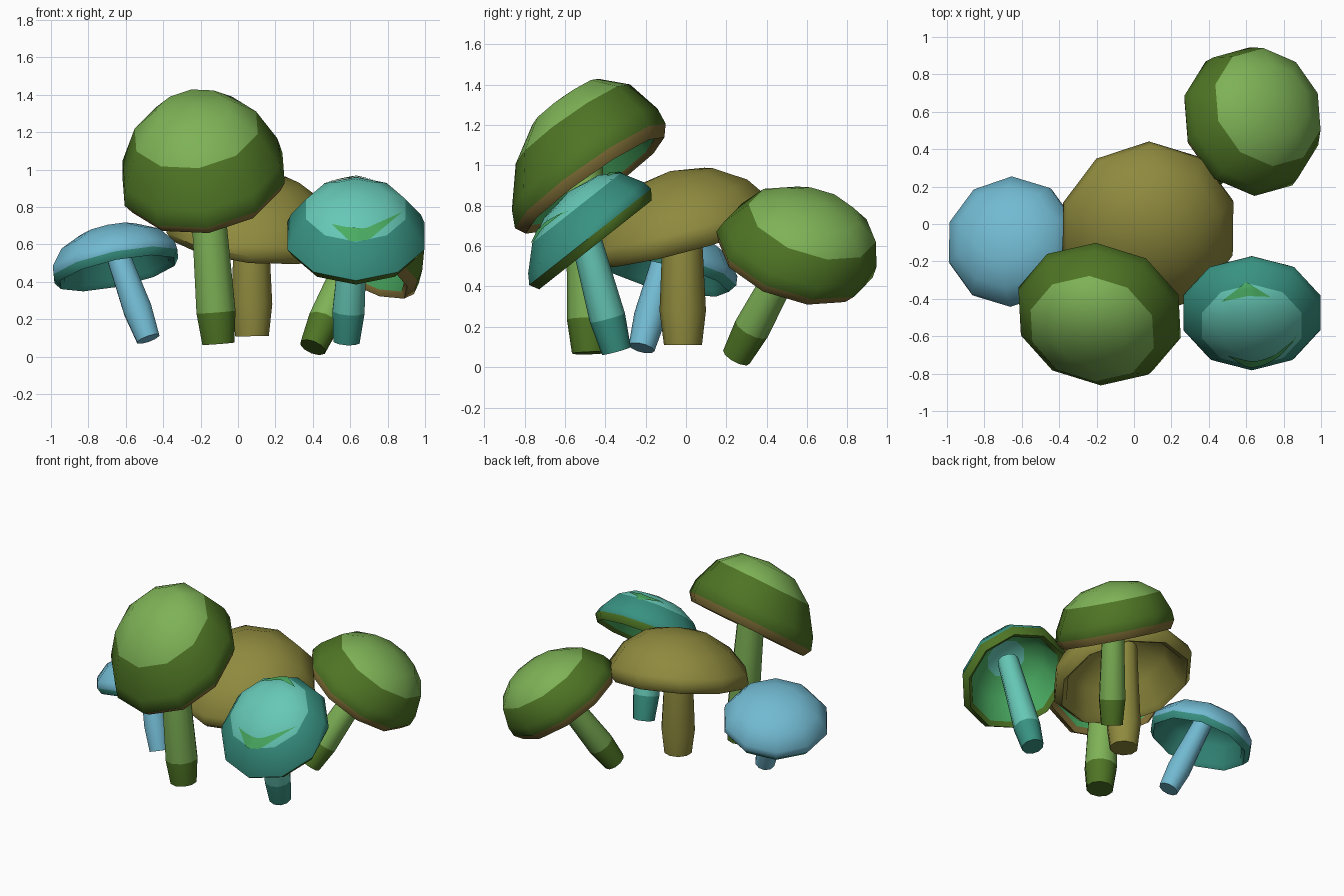
import bpy, bmesh, math
from mathutils import Vector
from mathutils.bvhtree import BVHTree

if "Cube" in bpy.data.objects:
    bpy.data.objects.remove(bpy.data.objects["Cube"])

SIDES = 10


def material(name, r, g, b):
    lin = [((c / 255 + 0.055) / 1.055) ** 2.4 for c in (r, g, b)]
    m = bpy.data.materials.new(name)
    m.diffuse_color = (*lin, 1)
    m.use_nodes = True
    m.node_tree.nodes["Principled BSDF"].inputs["Base Color"].default_value = m.diffuse_color
    return m


light_green = material("light green", 126, 178, 86)
dark_green = material("dark green", 78, 116, 36)
olive = material("olive", 143, 138, 62)
brown = material("olive brown", 130, 112, 56)
light_teal = material("light teal", 102, 200, 182)
dark_teal = material("dark teal", 56, 146, 130)
blue = material("blue", 114, 186, 210)
gill_green = material("gill green", 74, 172, 98)


def make_object(name, bm, mats):
    me = bpy.data.meshes.new(name)
    bm.to_mesh(me)
    bm.free()
    for m in mats:
        me.materials.append(m)
    me.set_sharp_from_angle(angle=math.radians(52))
    ob = bpy.data.objects.new(name, me)
    bpy.context.collection.objects.link(ob)
    return ob


def lathe(name, base, axis, profile, mats, crown=(0, 0, 0), height=1):
    """Spin (radius, height) rings about an axis; higher rings slide by the crown offset."""
    bm = bmesh.new()
    rot = Vector((0, 0, 1)).rotation_difference(Vector(axis).normalized())
    slots = list(dict.fromkeys(mats))
    rings = []
    for r, h in profile:
        n = 1 if r == 0 else SIDES
        c = Vector(base) + Vector(crown) * max(0, min(1, h / height))
        rings.append([bm.verts.new(c + rot @ Vector((
            r * math.cos(2 * math.pi * (i + 0.5) / SIDES),
            r * math.sin(2 * math.pi * (i + 0.5) / SIDES), h))) for i in range(n)])
    for a, b, m in zip(rings, rings[1:], mats):
        for i in range(SIDES):
            j = (i + 1) % SIDES
            quad = [a[i % len(a)], a[j % len(a)], b[j % len(b)], b[i % len(b)]]
            f = bm.faces.new(list(dict.fromkeys(quad)))
            f.material_index = slots.index(m)
            f.smooth = True
    bmesh.ops.recalc_face_normals(bm, faces=bm.faces)
    return make_object(name, bm, slots)


def mushroom(name, centre, normal, dome, crown, foot, head, radius, colours):
    """dome: rim, side, paint edge, shoulder and apex rings as (radius, height)."""
    top, side, lip, gill, core, foot_colour = colours
    R, H = dome[0][0], dome[-1][1]
    # cap: deep hollow under the crown, turned lip, painted side, crown
    (r2, h2), (r3, h3) = dome[2], dome[3]
    hollow = [(0, H - 0.02), (r3 * 0.8, h3 - 0.025), (r2 * 0.92, h2 - 0.035), (R * 0.84, 0.0)]
    profile = hollow + [(R * 0.92, -0.025)] + dome
    mats = [core, gill, gill, lip, lip, side, side, top, top]
    cap = lathe(name + "_cap", centre, normal, profile, mats, crown, H)
    # stem: closed foot, coloured band, tapering shaft
    axis = Vector(head) - Vector(foot)
    L = axis.length
    stem = [(0, 0), (radius * 0.82, 0), (radius, 0.17), (radius * 0.88, 0.17 + (L - 0.17) * 0.5),
            (radius * 0.78, L), (0, L)]
    lathe(name + "_stem", foot, axis, stem, [foot_colour, foot_colour, top, top, top])
    return cap


def along(points, t):
    """Point at fraction t of a polyline, each leg counting the same."""
    s = t * (len(points) - 1)
    i = min(int(s), len(points) - 2)
    return Vector(points[i]).lerp(Vector(points[i + 1]), s - i)


def patch(name, target, upper, lower, ray, mat):
    """Thin paint plate between two lines, dropped along a ray onto a cap."""
    tree = BVHTree.FromPolygons([v.co for v in target.data.vertices],
                                [p.vertices[:] for p in target.data.polygons])
    ray = Vector(ray)
    bm = bmesh.new()
    rows, n, m = [], 16, 4
    for i in range(n + 1):
        a, b = along(upper, i / n), along(lower, i / n)
        row = []
        for k in range(m + 1):
            hit = tree.ray_cast(a.lerp(b, k / m), ray)[0]
            row.append(bm.verts.new(hit - ray * 0.008))
        rows.append(row)
    for p, q in zip(rows, rows[1:]):
        for k in range(m):
            bm.faces.new((p[k], p[k + 1], q[k + 1], q[k]))
    bmesh.ops.recalc_face_normals(bm, faces=bm.faces)
    if sum((f.normal.dot(ray) for f in bm.faces)) > 0:
        bmesh.ops.reverse_faces(bm, faces=bm.faces)
    make_object(name, bm, [mat])


# centre, wide olive mushroom
mushroom("olive_mushroom", (0.07, -0.02, 0.635), (0.1, -0.25, 0.96),
         [(0.48, 0.02), (0.47, 0.08), (0.37, 0.21), (0.21, 0.31), (0, 0.35)], (0.03, 0.03, 0),
         (0.075, -0.015, 0.11), (0.07, -0.02, 0.88), 0.115,
         (olive, olive, olive, olive, olive, olive))

# front, tall green mushroom
mushroom("tall_green_mushroom", (-0.18, -0.465, 0.92), (-0.14, -0.57, 0.81),
         [(0.455, 0.03), (0.44, 0.12), (0.345, 0.31), (0.2, 0.43), (0, 0.46)], (0, 0.12, 0.05),
         (-0.105, -0.475, 0.07), (-0.19, -0.51, 1.2), 0.11,
         (light_green, dark_green, brown, gill_green, gill_green, dark_green))

# front right, teal mushroom
teal_cap = mushroom("teal_mushroom", (0.63, -0.465, 0.625), (0.0, -0.62, 0.785),
         [(0.385, 0.025), (0.365, 0.08), (0.28, 0.2), (0.17, 0.27), (0, 0.3)], (0, 0.07, 0.01),
         (0.58, -0.345, 0.08), (0.63, -0.54, 0.8), 0.09,
         (light_teal, dark_teal, dark_green, gill_green, light_teal, dark_teal))
# green splashes on the teal crown, one in front and one on top
patch("front_splash", teal_cap,
      [(0.5, -2, 0.71), (0.57, -2, 0.695), (0.68, -2, 0.685), (0.88, -2, 0.775)],
      [(0.5, -2, 0.71), (0.6, -2, 0.615), (0.7, -2, 0.625), (0.88, -2, 0.775)],
      (0, 1, 0), gill_green)
patch("top_splash", teal_cap,
      [(0.465, -0.417, 2), (0.6, -0.31, 2), (0.73, -0.39, 2)],
      [(0.465, -0.417, 2), (0.61, -0.385, 2), (0.73, -0.39, 2)],
      (0, 0, -1), gill_green)

# back right, leaning green mushroom
mushroom("leaning_green_mushroom", (0.6, 0.525, 0.535), (0.48, 0.28, 0.82),
         [(0.405, 0.03), (0.395, 0.1), (0.33, 0.24), (0.2, 0.33), (0, 0.37)], (0, 0.05, -0.03),
         (0.40, 0.25, 0.05), (0.68, 0.6, 0.7), 0.09,
         (light_green, dark_green, brown, gill_green, gill_green, dark_green))

# left, small blue mushroom
mushroom("blue_mushroom", (-0.65, -0.1, 0.47), (-0.2, 0.22, 0.95),
         [(0.355, 0.015), (0.35, 0.06), (0.28, 0.15), (0.16, 0.21), (0, 0.23)], (0, 0, 0),
         (-0.48, -0.22, 0.095), (-0.67, -0.08, 0.62), 0.08,
         (blue, blue, dark_teal, dark_teal, blue, blue))
